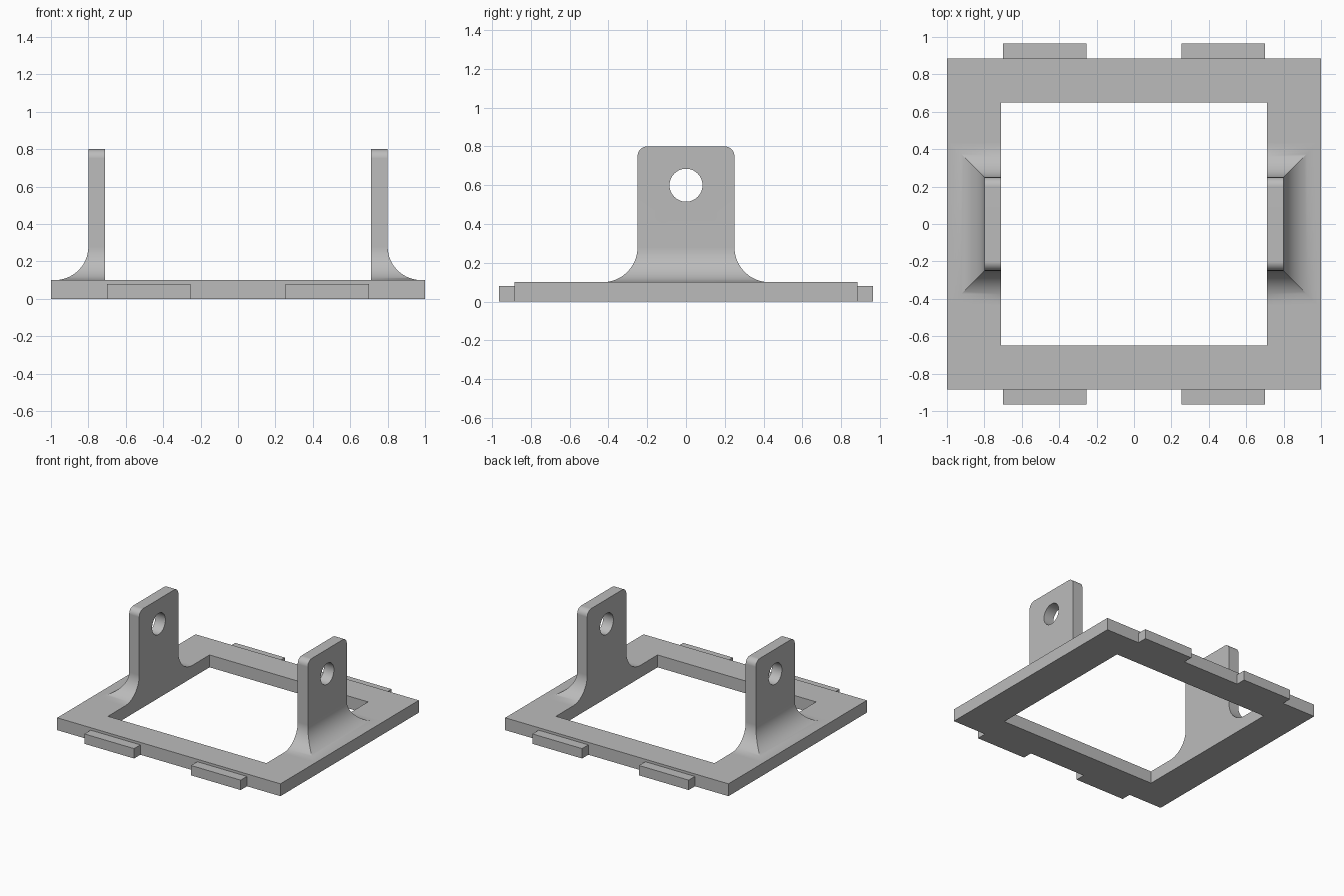
import bpy, bmesh
from math import sin, cos, pi, radians

old = bpy.data.objects.get("Cube")
if old:
    bpy.data.objects.remove(old, do_unlink=True)

grey = bpy.data.materials.new("plain grey")
grey.use_nodes = True
colour = (0.5, 0.5, 0.5, 1)
grey.diffuse_color = colour
grey.node_tree.nodes["Principled BSDF"].inputs["Base Color"].default_value = colour


def make_object(name, bm):
    bmesh.ops.recalc_face_normals(bm, faces=bm.faces)
    mesh = bpy.data.meshes.new(name)
    bm.to_mesh(mesh)
    bm.free()
    mesh.materials.append(grey)
    obj = bpy.data.objects.new(name, mesh)
    bpy.context.collection.objects.link(obj)
    return obj


def activate(obj):
    bpy.ops.object.select_all(action='DESELECT')
    obj.select_set(True)
    bpy.context.view_layer.objects.active = obj


def rectangle(bm, x0, x1, y, z):
    return [bm.verts.new(p) for p in
            ((x0, -y, z), (x1, -y, z), (x1, y, z), (x0, y, z))]


def bridge(bm, a, b):
    for i in range(4):
        j = (i + 1) % 4
        bm.faces.new((a[i], a[j], b[j], b[i]))


# Base frame: rectangular ring
THICK = 0.1
bm = bmesh.new()
loops = [rectangle(bm, -x, x, y, z) for x, y, z in
         ((1, 0.885, 0), (1, 0.885, THICK), (0.71, 0.65, THICK), (0.71, 0.65, 0))]
for k in range(4):
    bridge(bm, loops[k], loops[(k + 1) % 4])
make_object("base_frame", bm)

# Edge tabs, two on the front and two on the back
for side, sx in (("left", 1), ("right", -1)):
    for end, sy in (("front", -1), ("back", 1)):
        bm = bmesh.new()
        bmesh.ops.create_cube(bm, size=1)
        bmesh.ops.scale(bm, vec=(0.445, 0.08, 0.08), verts=bm.verts)
        bmesh.ops.translate(bm, vec=(sx * 0.4775, sy * 0.925, 0.04), verts=bm.verts)
        make_object(f"{end}_{side}_tab", bm)

# Upright brackets: mitred concave flare, straight plate, rounded top corners
INNER, OUTER, HALF, TOP = 0.71, 0.80, 0.25, 0.8
FLARE, CORNER, STEPS = 0.18, 0.05, 20
rings = []
for i in range(STEPS + 1):
    a = pi / 2 * i / STEPS
    d = FLARE * (1 - sin(a))
    rings.append((OUTER + d, HALF + d, THICK + FLARE * (1 - cos(a))))
for i in range(STEPS // 2 + 1):
    a = pi * i / STEPS
    rings.append((OUTER, HALF - CORNER * (1 - cos(a)), TOP - CORNER * (1 - sin(a))))

for side, s in (("left", 1), ("right", -1)):
    bm = bmesh.new()
    loops = [rectangle(bm, s * INNER, s * x, y, z) for x, y, z in rings]
    for a, b in zip(loops, loops[1:]):
        bridge(bm, a, b)
    bm.faces.new(loops[0])
    bm.faces.new(loops[-1])
    bracket = make_object(f"{side}_bracket", bm)

    # Pivot hole
    bpy.ops.mesh.primitive_cylinder_add(vertices=48, radius=0.085, depth=0.4,
                                        location=(s * 0.755, 0, 0.6),
                                        rotation=(0, pi / 2, 0))
    cutter = bpy.context.object
    cutter.name = f"{side}_hole_cutter"
    cutter.hide_render = True
    cutter.data.materials.append(grey)
    cut = bracket.modifiers.new("pivot hole", 'BOOLEAN')
    cut.object = cutter
    cut.solver = 'EXACT'
    activate(bracket)
    bpy.ops.object.modifier_apply(modifier=cut.name)
    bpy.data.objects.remove(cutter, do_unlink=True)

    # Open the underside, which rests on the frame
    bm = bmesh.new()
    bm.from_mesh(bracket.data)
    under = [f for f in bm.faces if all(v.co.z < THICK + 1e-5 for v in f.verts)]
    bmesh.ops.delete(bm, geom=under, context='FACES_ONLY')
    bm.to_mesh(bracket.data)
    bm.free()

    bpy.ops.object.shade_smooth_by_angle(angle=radians(25))
    weighted = bracket.modifiers.new("even shading", 'WEIGHTED_NORMAL')
    weighted.keep_sharp = True
